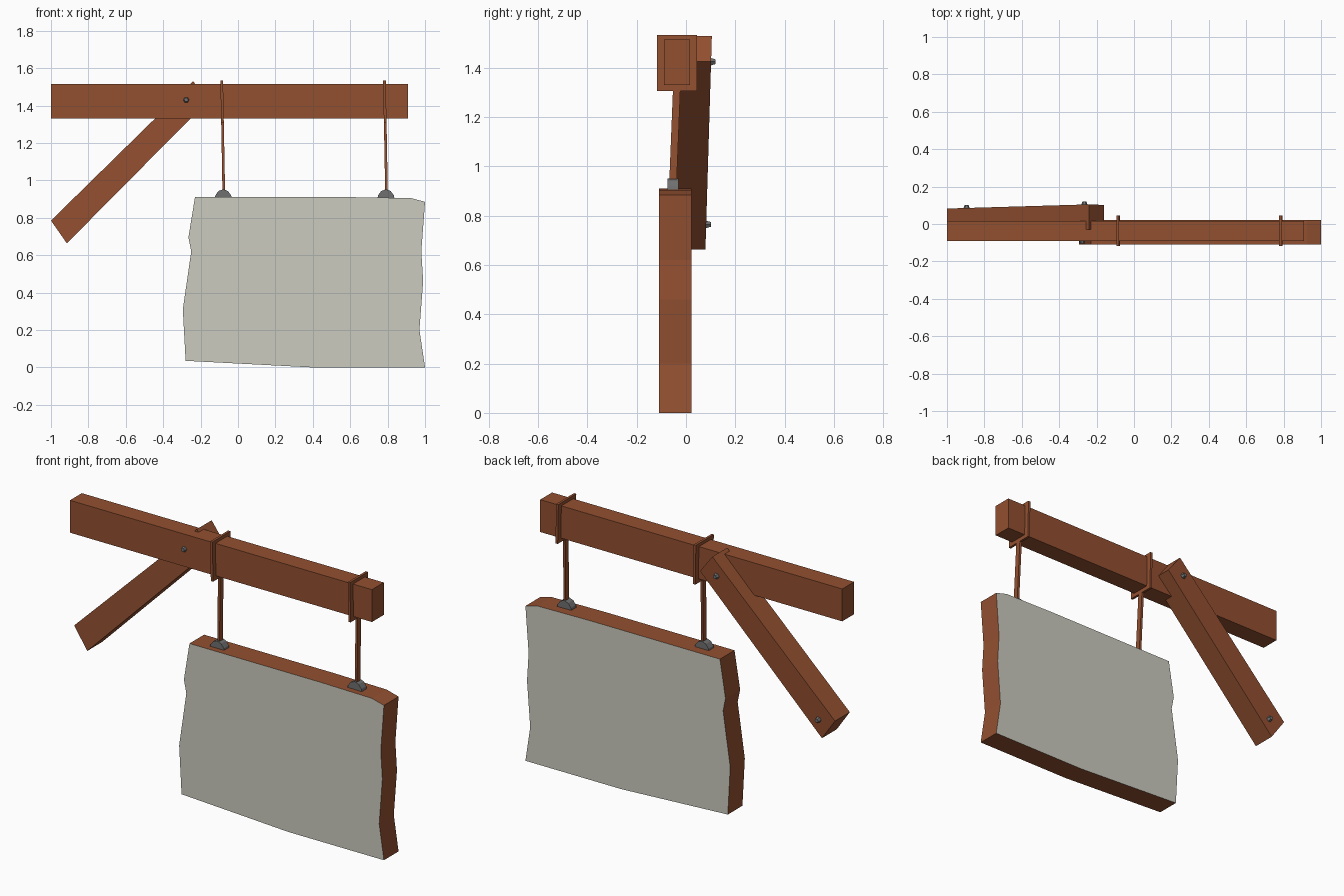
import bpy, bmesh
from mathutils import Vector

cube = bpy.data.objects.get("Cube")
if cube:
    bpy.data.objects.remove(cube, do_unlink=True)


def material(name, rgb):
    m = bpy.data.materials.new(name)
    m.use_nodes = True
    m.diffuse_color = (*rgb, 1)
    m.node_tree.nodes["Principled BSDF"].inputs["Base Color"].default_value = (*rgb, 1)
    return m


wood = material("brown_wood", (0.29, 0.08, 0.03))
plaster = material("pale_grey_board", (0.6, 0.6, 0.52))
metal = material("grey_metal", (0.16, 0.16, 0.16))


def slab(name, outline, front, back, mats, lean=0.0, pivot=0.0):
    """Extrude an x-z outline from front y to back y; lean shifts y with height."""
    bm = bmesh.new()
    rings = [[bm.verts.new((x, y + lean * (z - pivot), z)) for x, z in outline]
             for y in (front, back)]
    caps = [bm.faces.new(r) for r in rings]
    n = len(outline)
    for i in range(n):
        j = (i + 1) % n
        bm.faces.new((rings[0][i], rings[0][j], rings[1][j], rings[1][i]))
    # The second material, if any, covers the two broad faces
    for f in caps:
        f.material_index = len(mats) - 1
    bmesh.ops.recalc_face_normals(bm, faces=bm.faces)
    me = bpy.data.meshes.new(name)
    bm.to_mesh(me)
    bm.free()
    for m in mats:
        me.materials.append(m)
    ob = bpy.data.objects.new(name, me)
    bpy.context.collection.objects.link(ob)
    return ob


def bolt(name, x, y, z, direction):
    """Six-sided tapered bolt head pointing along y."""
    bm = bmesh.new()
    bmesh.ops.create_cone(bm, cap_ends=True, segments=6,
                          radius1=0.021, radius2=0.011, depth=0.03)
    me = bpy.data.meshes.new(name)
    bm.to_mesh(me)
    bm.free()
    me.materials.append(metal)
    ob = bpy.data.objects.new(name, me)
    ob.location = (x, y, z)
    ob.rotation_euler = Vector((0, direction, 0)).to_track_quat("Z", "X").to_euler()
    bpy.context.collection.objects.link(ob)


# Horizontal beam
slab("beam", [(-1, 1.33), (0.91, 1.33), (0.91, 1.515), (-1, 1.515)],
     -0.09, 0.017, [wood])

# Diagonal brace, leaning slightly backward toward the top
slab("diagonal_brace", [(-1, 0.785), (-0.915, 0.663), (-0.16, 1.425), (-0.24, 1.53)],
     -0.03, 0.104, [wood], lean=0.03, pivot=1.5)

# Bolt heads
bolt("front_bolt", -0.277, -0.09, 1.43, -1)
bolt("upper_back_bolt", -0.265, 0.105, 1.425, 1)
bolt("lower_back_bolt", -0.895, 0.086, 0.765, 1)

# Hanging board with worn edges
slab("hanging_board",
     [(-0.28, 0.035), (0.395, 0), (1, 0), (0.97, 0.2), (0.99, 0.46), (0.98, 0.62),
      (1, 0.885), (0.925, 0.905), (0.6, 0.91), (-0.23, 0.91), (-0.265, 0.695),
      (-0.25, 0.62), (-0.295, 0.31)],
     -0.11, 0.022, [wood, plaster])

# Two hangers: strap around the beam, rod and foot bracket
for side, x in (("right", -0.083), ("left", 0.787)):
    w = 0.007
    slab(side + "_strap", [(x - w, 1.307), (x + w, 1.307), (x + w - 0.004, 1.533),
                           (x - w - 0.004, 1.533)], -0.117, 0.045, [wood])
    slab(side + "_rod", [(x - w + 0.007, 0.93), (x + w + 0.007, 0.93),
                         (x + w, 1.32), (x - w, 1.32)],
         -0.053, -0.023, [wood], lean=0.04, pivot=1.31)
    c = x + 0.004
    slab(side + "_bracket", [(c - 0.046, 0.9), (c + 0.046, 0.9), (c + 0.042, 0.92),
                             (c + 0.025, 0.943), (c, 0.952), (c - 0.025, 0.943),
                             (c - 0.042, 0.92)], -0.076, -0.03, [metal])
